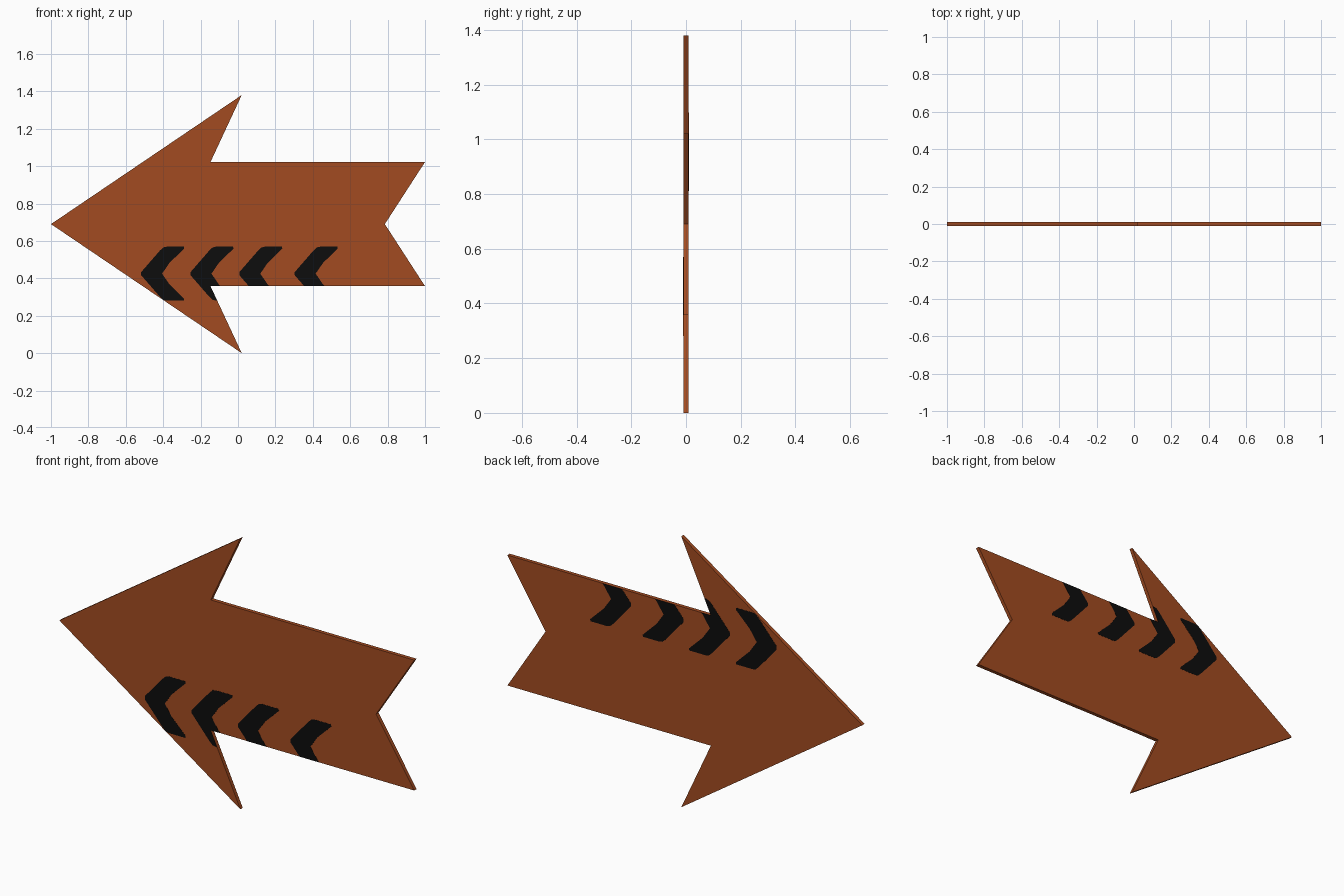
import bpy, bmesh

if "Cube" in bpy.data.objects:
    bpy.data.objects.remove(bpy.data.objects["Cube"])

def material(name, rgb):
    m = bpy.data.materials.new(name)
    m.diffuse_color = (*rgb, 1)
    m.use_nodes = True
    m.node_tree.nodes["Principled BSDF"].inputs["Base Color"].default_value = m.diffuse_color
    return m

rust = material("rust orange", (0.36, 0.07, 0.015))
black = material("black paint", (0.004, 0.004, 0.004))
MID = 0.69       # height of the arrow's axis
HALF = 0.0096    # half the board thickness

def add_prism(bm, profile, y0, y1):
    """Extrude an (x, z) profile from y0 to y1."""
    face = bm.faces.new([bm.verts.new((x, y0, z)) for x, z in profile])
    out = bmesh.ops.extrude_face_region(bm, geom=[face])["geom"]
    verts = [g for g in out if isinstance(g, bmesh.types.BMVert)]
    bmesh.ops.translate(bm, verts=verts, vec=(0, y1 - y0, 0))

def make(name, prisms, mat):
    bm = bmesh.new()
    for p in prisms:
        add_prism(bm, *p)
    bmesh.ops.recalc_face_normals(bm, faces=bm.faces)
    me = bpy.data.meshes.new(name)
    bm.to_mesh(me)
    bm.free()
    me.materials.append(mat)
    ob = bpy.data.objects.new(name, me)
    bpy.context.collection.objects.link(ob)
    return ob

# Arrow board
upper = [(-1, 0), (0.02, 0.69), (-0.147, 0.332), (1, 0.332), (0.785, 0)]
outline = [(x, MID + h) for x, h in upper + [(x, -h) for x, h in upper[3:0:-1]]]
make("arrow_board", [(outline, -HALF, HALF)], rust)

# Painted chevrons: low on the front, high on the back, trimmed to the board
trim = make("trim_helper", [(outline, -0.1, 0.1)], black)
half_chevron = [(0, 0.008), (0.1, 0.123), (0.118, 0.14), (0.135, 0.144),
                (0.228, 0.144), (0.23, 0.134), (0.152, 0.058), (0.112, 0)]
chevron = half_chevron + [(x, -h) for x, h in half_chevron[-2::-1]]
for side, name in ((-1, "front_chevrons"), (1, "back_chevrons")):
    centre = MID + side * 0.265
    prisms = [([(x0 + x, centre + h) for x, h in chevron],
               side * 0.0092, side * 0.0104)
              for x0 in (-0.518, -0.254, 0.007, 0.303)]
    ob = make(name, prisms, black)
    mod = ob.modifiers.new("trim", "BOOLEAN")
    mod.operation = "INTERSECT"
    mod.solver = "EXACT"
    mod.object = trim
    bpy.context.view_layer.objects.active = ob
    bpy.ops.object.modifier_apply(modifier="trim")
bpy.data.objects.remove(trim)
